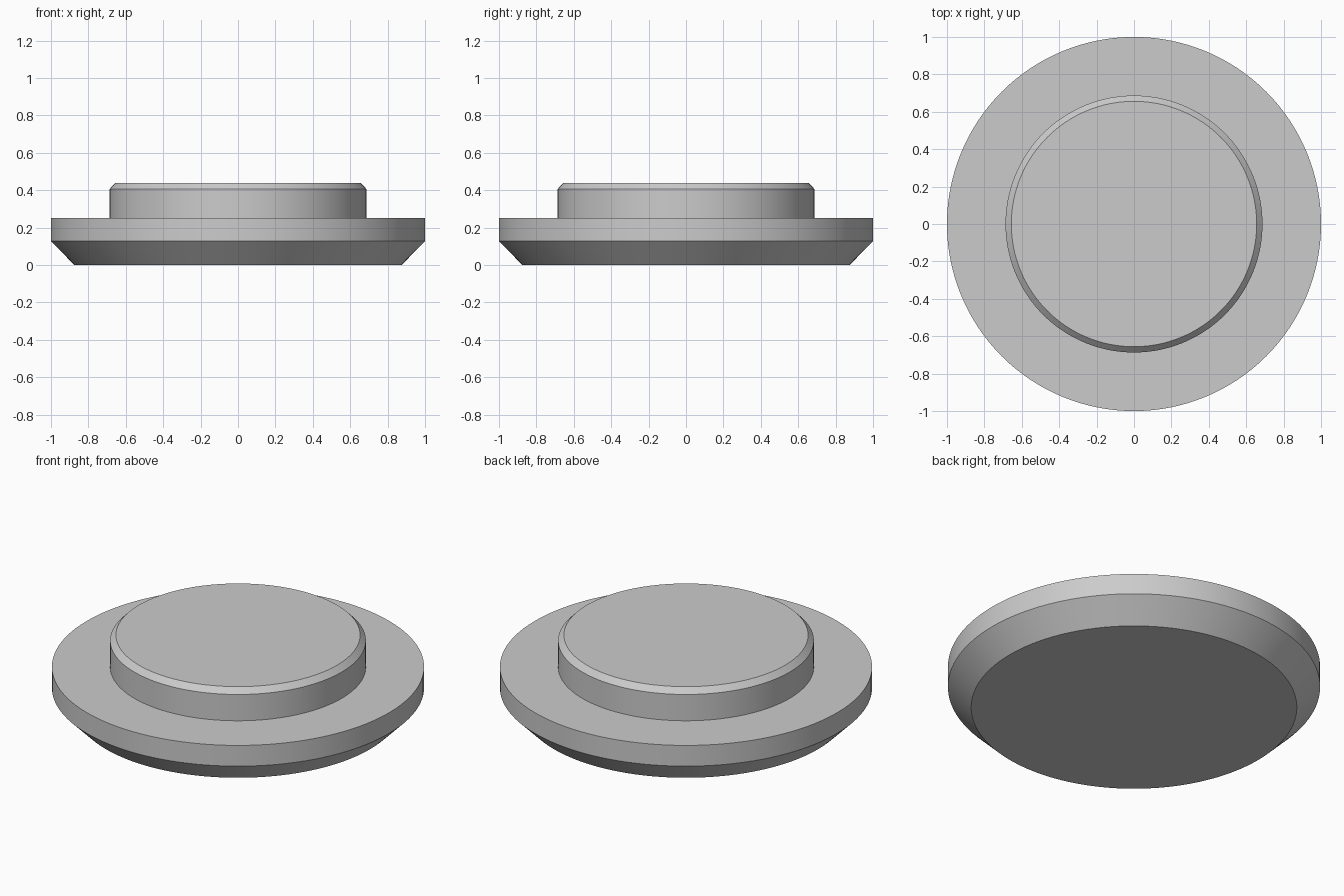
import bpy, bmesh, math

if "Cube" in bpy.data.objects:
    bpy.data.objects.remove(bpy.data.objects["Cube"])

SEGMENTS = 128

grey = bpy.data.materials.new("light grey")
grey.diffuse_color = (0.6, 0.6, 0.6, 1)
grey.use_nodes = True
grey.node_tree.nodes["Principled BSDF"].inputs["Base Color"].default_value = grey.diffuse_color


def lathe(name, profile):
    """Closed round solid from (radius, height) points, bottom to top."""
    bm = bmesh.new()
    rings = []
    for r, z in profile:
        angles = [2 * math.pi * i / SEGMENTS for i in range(SEGMENTS)]
        rings.append([bm.verts.new((r * math.cos(a), r * math.sin(a), z)) for a in angles])
    for low, high in zip(rings, rings[1:]):
        for i in range(SEGMENTS):
            j = (i + 1) % SEGMENTS
            bm.faces.new((low[i], low[j], high[j], high[i]))
    bm.faces.new(rings[0][::-1])
    bm.faces.new(rings[-1])
    mesh = bpy.data.meshes.new(name)
    bm.to_mesh(mesh)
    bm.free()
    mesh.materials.append(grey)
    obj = bpy.data.objects.new(name, mesh)
    bpy.context.collection.objects.link(obj)
    bpy.ops.object.select_all(action='DESELECT')
    obj.select_set(True)
    bpy.context.view_layer.objects.active = obj
    bpy.ops.object.shade_smooth_by_angle(angle=math.radians(30))
    return obj


# Stepped disc: chamfered underside, wide flange, raised boss with a chamfered rim
lathe("stepped_disc", [
    (0.875, 0), (1, 0.127), (1, 0.25),       # flange
    (0.687, 0.25), (0.687, 0.406), (0.656, 0.438),  # boss
])
